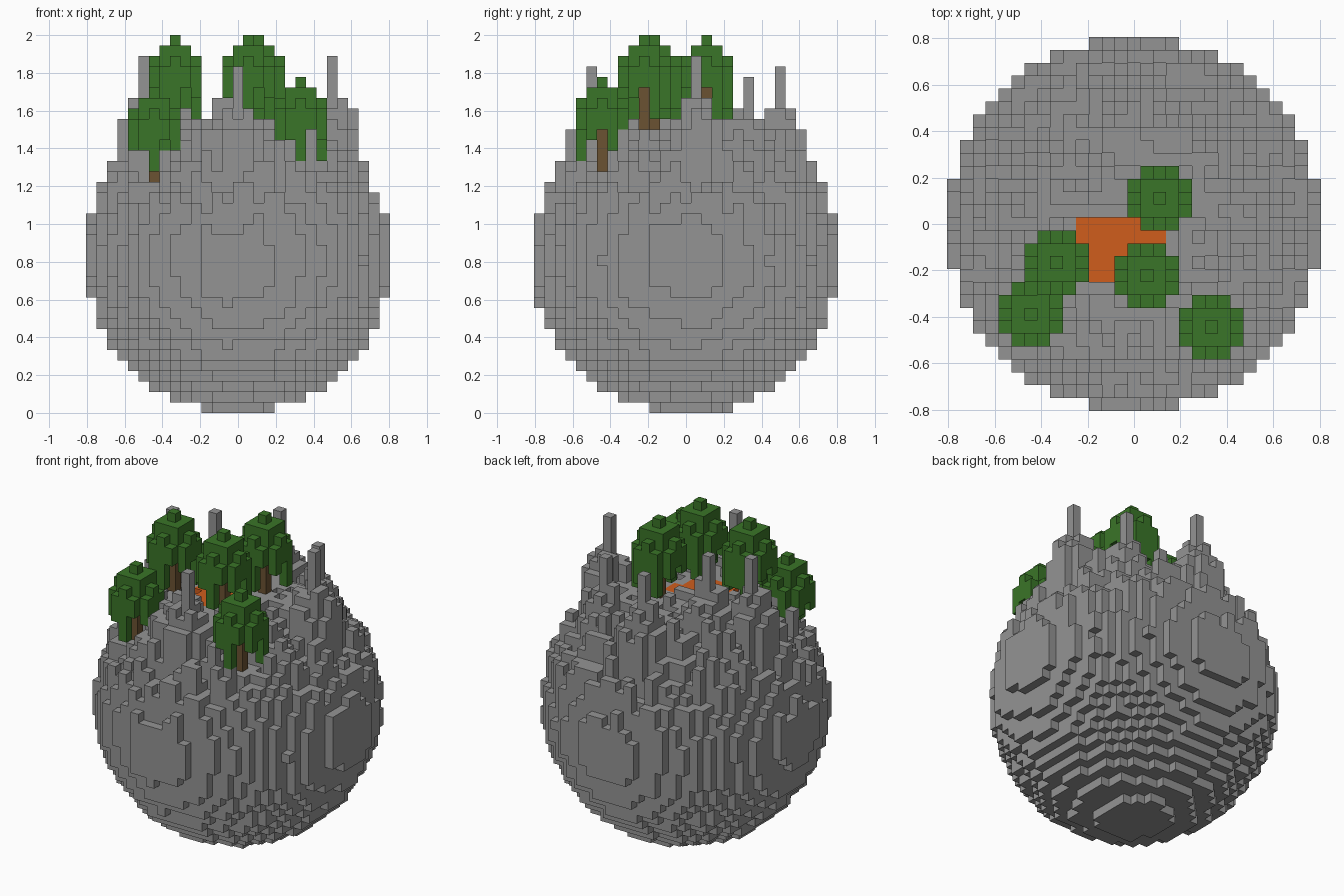
import bpy, bmesh, random
from math import sqrt, hypot
from mathutils import Vector, noise

random.seed(7)
V = 1 / 18          # voxel edge length
R = 14.5            # planet radius in voxels

if "Cube" in bpy.data.objects:
    bpy.data.objects.remove(bpy.data.objects["Cube"], do_unlink=True)


def material(name, colour):
    m = bpy.data.materials.new(name)
    m.use_nodes = True
    m.diffuse_color = (*colour, 1)
    m.node_tree.nodes["Principled BSDF"].inputs["Base Color"].default_value = (*colour, 1)
    return m


stone = material("stone grey", (0.295, 0.295, 0.295))
leaf = material("leaf green", (0.042, 0.178, 0.021))
bark = material("bark brown", (0.147, 0.085, 0.032))
lava = material("lava orange", (0.63, 0.11, 0.012))


def voxel_object(name, cells, mat):
    """Skin a set of integer cells with square faces on its exposed sides."""
    bm = bmesh.new()
    corners = {}

    def corner(p):
        key = tuple(round(c * 2) for c in p)
        if key not in corners:
            corners[key] = bm.verts.new(Vector(p) * V)
        return corners[key]

    for cell in sorted(cells):
        mid = Vector(cell) + Vector((0, 0, 0.5))
        for axis in range(3):
            for side in (-1, 1):
                n = Vector((0, 0, 0))
                n[axis] = side
                if tuple(int(c) for c in Vector(cell) + n) in cells:
                    continue
                u = Vector((0, 0, 0))
                u[(axis + 1) % 3] = 0.5
                w = n.cross(u)
                c = mid + n * 0.5
                bm.faces.new([corner(p) for p in (c - u - w, c + u - w, c + u + w, c - u + w)])
    mesh = bpy.data.meshes.new(name)
    bm.to_mesh(mesh)
    bm.free()
    mesh.materials.append(mat)
    obj = bpy.data.objects.new(name, mesh)
    bpy.context.collection.objects.link(obj)
    return obj


# Feature positions in voxels: x, y, height
trees = [(6, -8, 23), (-8, -7, 22), (-6, -3, 27), (1, -4, 27), (2, 2, 27)]
spires = [(0, -9, 33), (9, 1, 34), (-1, 9, 33), (-9, 1, 34), (-5, 3, 34), (6, 6, 32)]
LAVA_TOP = 27


def in_lava(x, y):
    return (-4 <= x <= 2 and -1 <= y <= 0) or (-3 <= x <= 1 and -4 <= y < -1)


def ground_bump(x, y):
    """Random height offset: low rim behind the lava, higher rim before it, rough slopes."""
    r = hypot(x, y)
    if r < 8:
        return random.choice((0, 0, -1) if y < -4 else (-2, -2, -1) if r < 5 else (-2, -1, -1))
    return random.choice((-1, 0, 1) if r > 12.5 else (-2, -1, -1, 0, 0, 1, 2))


def column_top(x, y, reach):
    """Terrain height of one column: ground, spires, tree clearings, crater."""
    if in_lava(x, y):
        return LAVA_TOP - 1
    top = round(R + reach) + ground_bump(x, y)
    for sx, sy, peak in spires:
        d = hypot(x - sx, y - sy)
        if d == 0:
            top = peak
        elif d < 2.5:
            top = max(top, round(peak - 2.3 - 1.8 * d + random.uniform(-0.7, 0.7)))
    for tx, ty, base in trees:
        if max(abs(x - tx), abs(y - ty)) <= 1:
            top = min(top, base)
    return top


# Planet: round below, rough columns above
planet = set()
for x in range(-14, 15):
    for y in range(-14, 15):
        flat = R * R - x * x - y * y
        if flat <= 0:
            continue
        reach = sqrt(flat)
        for k in range(15):
            wave = 7 * noise.noise(Vector((x, y, k)) * 0.31)
            if flat + wave >= (k - 14) ** 2:
                planet.add((x, y, k))
        for k in range(15, column_top(x, y, reach)):
            planet.add((x, y, k))
voxel_object("planet", planet, stone)

# Lava pool in the crater
pool = {(x, y, LAVA_TOP - 1) for x in range(-4, 3) for y in range(-4, 1) if in_lava(x, y)}
voxel_object("lava_pool", pool, lava)


def crown_cells():
    """Leaf crown: cap, core and an outer ring of strands that hang to uneven levels."""
    cells = {(0, 0, 8)}
    cells.update((x, y, k) for x in (-1, 0, 1) for y in (-1, 0, 1) for k in range(4, 8))
    # Lowest level of the three strands on each side
    sides = {(0, -1): (3, 1, 4), (1, 0): (3, 4, 1), (0, 1): (1, 2, 2), (-1, 0): (3, 4, 3)}
    for (dx, dy), lows in sides.items():
        for step, low in zip((-1, 0, 1), lows):
            x = 2 * dx + step * abs(dy)
            y = 2 * dy + step * abs(dx)
            high = 6 if step == 0 else 5
            cells.update((x, y, k) for k in range(low, high + 1))
    return cells


# Trees: every one shares the same crown and trunk
crown = crown_cells()
for number, (x, y, base) in enumerate(trees, 1):
    place = Vector((x, y, base)) * V
    trunk = voxel_object(f"tree_trunk_{number}", {(0, 0, k) for k in range(4)}, bark)
    leaves = voxel_object(f"tree_crown_{number}", crown, leaf)
    trunk.location = leaves.location = place
